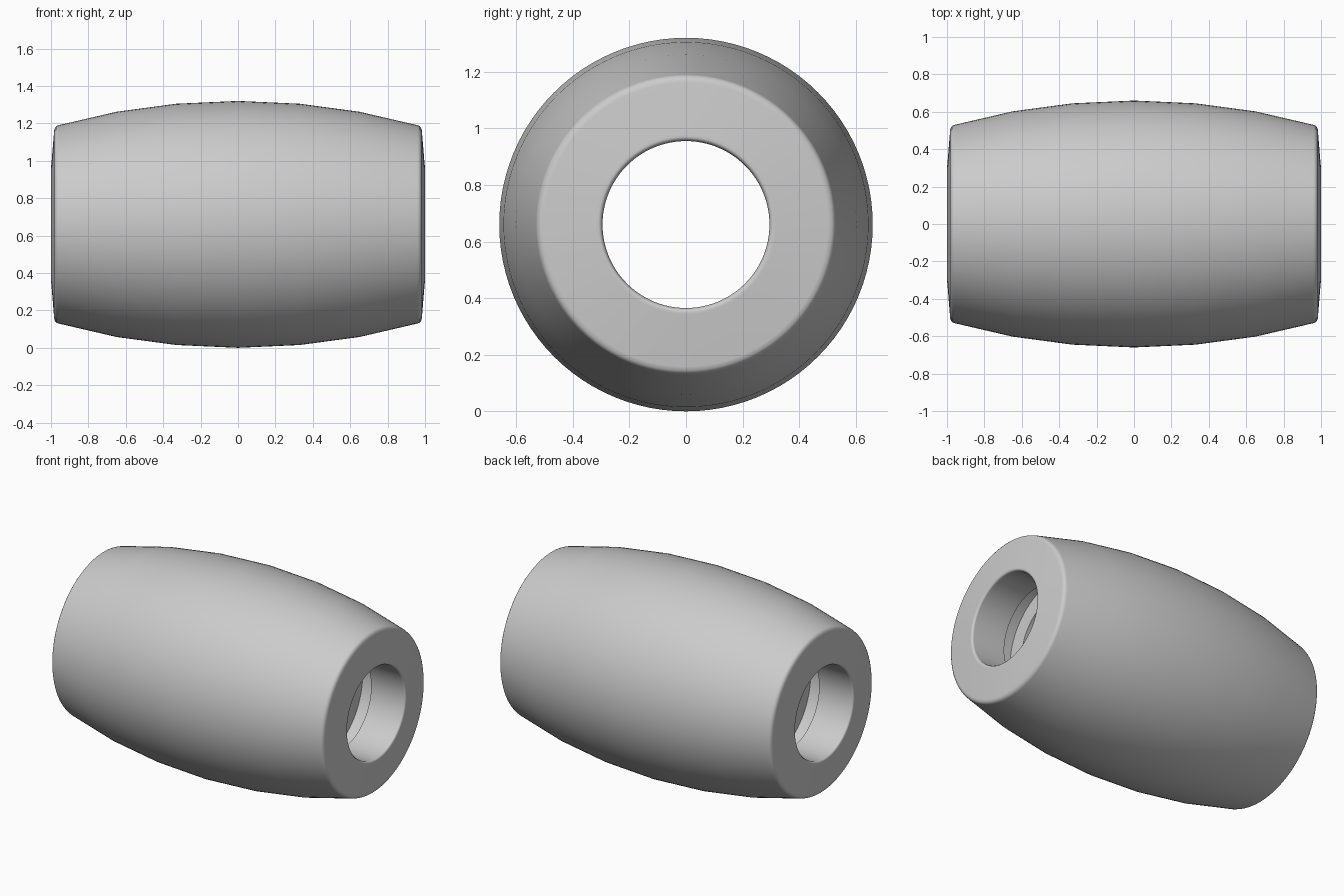
import bpy
import bmesh
import math
from mathutils import Matrix, Vector

SEGMENTS = 96
AXIS_HEIGHT = 0.66

cube = bpy.data.objects.get("Cube")
if cube:
    bpy.data.objects.remove(cube, do_unlink=True)


def make_material(name, colour):
    mat = bpy.data.materials.new(name)
    mat.use_nodes = True
    mat.diffuse_color = colour
    mat.node_tree.nodes["Principled BSDF"].inputs["Base Color"].default_value = colour
    return mat


def lathe(name, profile, mat):
    """Revolve a closed (x, radius) profile about the x axis."""
    bm = bmesh.new()
    rings = []
    for i in range(SEGMENTS):
        turn = Matrix.Rotation(math.tau * i / SEGMENTS, 3, 'X')
        rings.append([bm.verts.new(turn @ Vector((x, 0, r))) for x, r in profile])
    count = len(profile)
    for i, ring in enumerate(rings):
        following = rings[(i + 1) % SEGMENTS]
        for j in range(count):
            k = (j + 1) % count
            bm.faces.new((ring[j], ring[k], following[k], following[j]))
    bmesh.ops.recalc_face_normals(bm, faces=bm.faces)
    mesh = bpy.data.meshes.new(name)
    bm.to_mesh(mesh)
    bm.free()
    mesh.materials.append(mat)
    obj = bpy.data.objects.new(name, mesh)
    bpy.context.collection.objects.link(obj)
    return obj


# Half profile: crown, rounded rim, shallow conical end, bore, inner groove
outer = [(0.33, 0.645), (0.65, 0.602), (0.96, 0.53)]
rim = [(0.972, 0.525), (0.979, 0.516), (0.983, 0.502)]
bore_edge = [(0.998, 0.318), (1.0, 0.31), (0.997, 0.302), (0.988, 0.295)]
groove = [(0.755, 0.295), (0.755, 0.4), (0.62, 0.4), (0.62, 0.295)]
half = outer + rim + bore_edge + groove
mirrored = [(-x, r) for x, r in reversed(half)]
profile = [(0, 0.66)] + half + mirrored

grey = make_material("light grey", (0.6, 0.6, 0.6, 1))
barrel = lathe("barrel_sleeve", profile, grey)
barrel.location.z = AXIS_HEIGHT

# Smooth curved surfaces, crisp groove edges and flat end faces
bpy.ops.object.select_all(action='DESELECT')
barrel.select_set(True)
bpy.context.view_layer.objects.active = barrel
bpy.ops.object.shade_smooth_by_angle(angle=math.radians(50))
weighted = barrel.modifiers.new("weighted_normals", 'WEIGHTED_NORMAL')
weighted.keep_sharp = True
